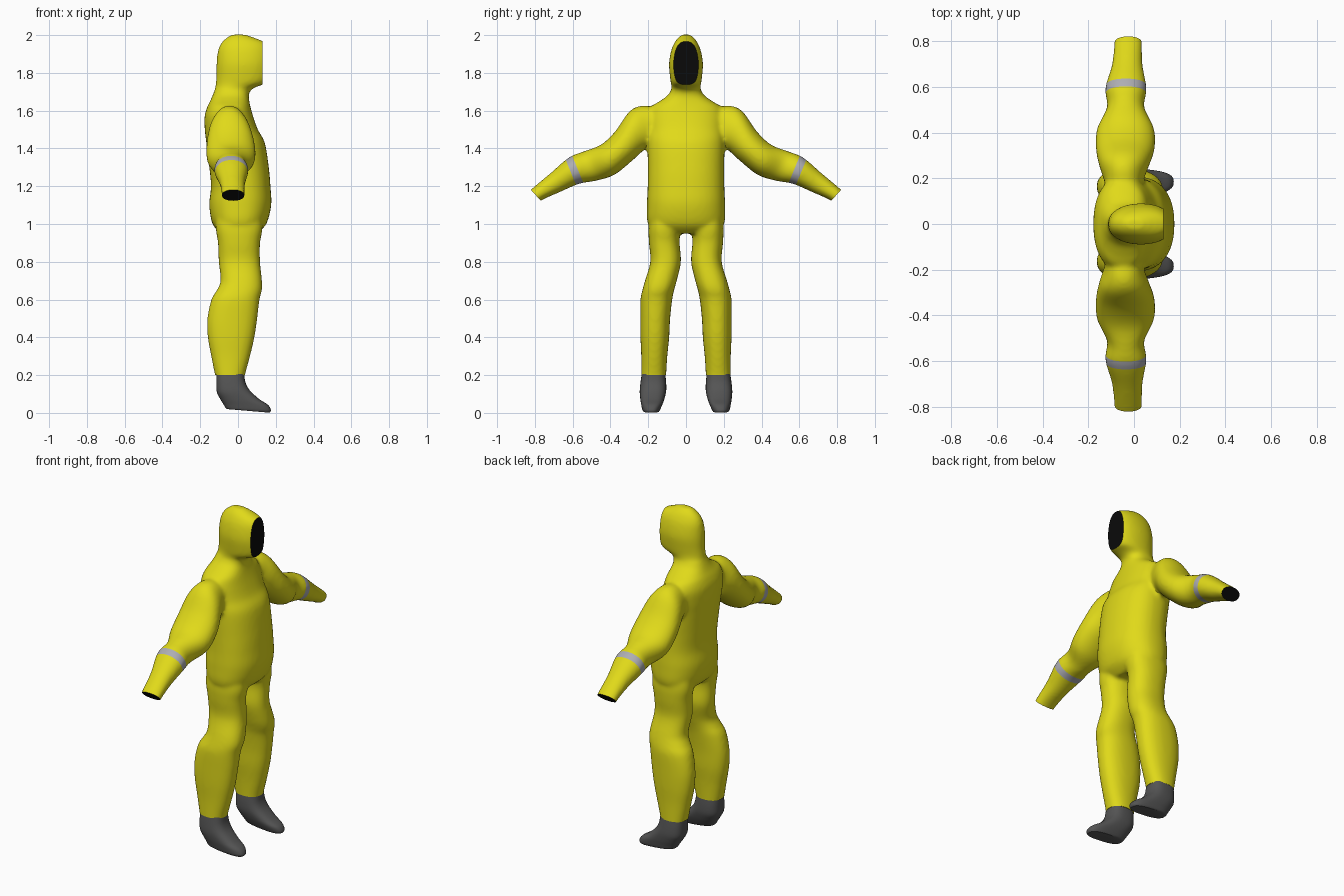
import bpy, bmesh, math
from mathutils import Vector

if "Cube" in bpy.data.objects:
    bpy.data.objects.remove(bpy.data.objects["Cube"])


def material(name, rgb):
    m = bpy.data.materials.new(name)
    m.diffuse_color = (*rgb, 1)
    m.use_nodes = True
    m.node_tree.nodes["Principled BSDF"].inputs["Base Color"].default_value = m.diffuse_color
    return m


yellow = material("yellow_fabric", (0.75, 0.70, 0.01))
grey = material("reflective_grey", (0.42, 0.42, 0.45))
black = material("black", (0.003, 0.003, 0.003))
dark = material("boot_rubber", (0.09, 0.09, 0.09))


def spow(v, p):
    return math.copysign(abs(v) ** (2 / p), v)


def loft(bm, sections, p=2.3, n=40, steps=5):
    """Capped tube through (centre, u, v) superellipse sections, Catmull-Rom in between."""
    secs = [[Vector(a) for a in s] for s in sections]
    rings = []
    for i in range(len(secs) - 1):
        a, b = secs[max(i - 1, 0)], secs[i]
        c, d = secs[i + 1], secs[min(i + 2, len(secs) - 1)]
        for k in range(steps + (i == len(secs) - 2)):
            t = k / steps
            rings.append([0.5 * (2 * q1 + (q2 - q0) * t + (2 * q0 - 5 * q1 + 4 * q2 - q3) * t * t
                                 + (3 * q1 - q0 - 3 * q2 + q3) * t ** 3)
                          for q0, q1, q2, q3 in zip(a, b, c, d)])
    loops = []
    for c, u, v in rings:
        loops.append([bm.verts.new(c + u * spow(math.cos(w), p) + v * spow(math.sin(w), p))
                      for w in (2 * math.pi * j / n for j in range(n))])
    faces = [bm.faces.new(loops[0]), bm.faces.new(loops[-1][::-1])]
    for r, s in zip(loops, loops[1:]):
        for j in range(n):
            faces.append(bm.faces.new((r[j], s[j], s[(j + 1) % n], r[(j + 1) % n])))
    bmesh.ops.recalc_face_normals(bm, faces=faces)


def level(z, xb, xf, hy, cy=0, zf=None):
    """Roughly horizontal section from back xb to front xf."""
    zf = z if zf is None else zf
    return (((xb + xf) / 2, cy, (z + zf) / 2), ((xf - xb) / 2, 0, (zf - z) / 2), (0, hy, 0))


def across(s, top, bot, xb, xf):
    """Arm section between an upper and a lower (y, z) point."""
    return (((xb + xf) / 2, s * (top[0] + bot[0]) / 2, (top[1] + bot[1]) / 2),
            ((xf - xb) / 2, 0, 0),
            (0, s * (top[0] - bot[0]) / 2, (top[1] - bot[1]) / 2))


def make(name, bm, mats):
    me = bpy.data.meshes.new(name)
    bm.to_mesh(me)
    bm.free()
    for m in mats:
        me.materials.append(m)
    ob = bpy.data.objects.new(name, me)
    bpy.context.collection.objects.link(ob)
    return ob


def smooth(ob):
    bpy.ops.object.select_all(action='DESELECT')
    ob.select_set(True)
    bpy.context.view_layer.objects.active = ob
    bpy.ops.object.shade_smooth_by_angle(angle=math.radians(40))


# torso and hood
bm = bmesh.new()
loft(bm, [level(*a) for a in [
    (0.95, -0.09, 0.10, 0.15), (1.0, -0.135, 0.150, 0.202), (1.1, -0.152, 0.176, 0.207),
    (1.2, -0.143, 0.172, 0.203), (1.3, -0.152, 0.163, 0.202), (1.43, -0.168, 0.142, 0.205),
    (1.5, -0.176, 0.105, 0.205), (1.57, -0.177, 0.080, 0.205), (1.62, -0.163, 0.066, 0.185),
    (1.65, -0.148, 0.060, 0.140), (1.68, -0.135, 0.057, 0.098), (1.71, -0.124, 0.066, 0.078)]])
loft(bm, [level(*a) for a in [
    (1.67, -0.135, 0.050, 0.085), (1.70, -0.125, 0.060, 0.076), (1.725, -0.120, 0.095, 0.077),
    (1.745, -0.118, 0.148, 0.080), (1.78, -0.115, 0.168, 0.085), (1.85, -0.114, 0.175, 0.090),
    (1.92, -0.106, 0.168, 0.078), (1.96, -0.088, 0.145, 0.061), (1.985, -0.062, 0.09, 0.043),
    (2.003, -0.035, 0.04, 0.02)]], p=2.1)

for s in (-1, 1):
    # legs
    loft(bm, [level(*a, s * cy) for *a, cy in [
        (1.08, -0.11, 0.12, 0.07, 0.115), (0.98, -0.118, 0.13, 0.083, 0.115),
        (0.9, -0.106, 0.117, 0.081, 0.115), (0.8, -0.102, 0.117, 0.081, 0.108),
        (0.7, -0.092, 0.127, 0.084, 0.133), (0.65, -0.112, 0.127, 0.084, 0.147),
        (0.6, -0.141, 0.114, 0.084, 0.157), (0.5, -0.162, 0.102, 0.079, 0.163),
        (0.4, -0.160, 0.087, 0.076, 0.165), (0.3, -0.142, 0.064, 0.069, 0.168),
        (0.2, -0.122, 0.037, 0.066, 0.171), (0.15, -0.11, 0.03, 0.066, 0.172)]])
    # arms
    loft(bm, [across(s, *a) for a in [
        ((0.17, 1.62), (0.09, 1.44), -0.12, 0.03), ((0.245, 1.625), (0.14, 1.42), -0.13, 0.04),
        ((0.305, 1.59), (0.21, 1.40), -0.152, 0.065), ((0.375, 1.49), (0.285, 1.335), -0.167, 0.09),
        ((0.45, 1.42), (0.38, 1.26), -0.162, 0.088), ((0.54, 1.385), (0.48, 1.228), -0.118, 0.045),
        ((0.62, 1.352), (0.565, 1.213), -0.126, 0.055), ((0.72, 1.267), (0.67, 1.168), -0.097, 0.038),
        ((0.82, 1.183), (0.77, 1.122), -0.087, 0.036), ((0.88, 1.125), (0.83, 1.07), -0.085, 0.035)]], p=2.1)

# blend everything into one suit surface
raw = make("suit_rough", bm, [])
rem = raw.modifiers.new("blend", 'REMESH')
rem.mode, rem.voxel_size = 'VOXEL', 0.01
sm = raw.modifiers.new("relax", 'SMOOTH')
sm.factor, sm.iterations = 0.5, 10
baked = bpy.data.meshes.new_from_object(raw.evaluated_get(bpy.context.evaluated_depsgraph_get()))
bpy.data.objects.remove(raw)
bm = bmesh.new()
bm.from_mesh(baked)


def slice_suit(co, no, keep, fill=None):
    """Cut faces where keep(centre); with a fill material, remove the outside and cap it."""
    fs = [f for f in bm.faces if keep(f.calc_center_median())]
    geom = list({v for f in fs for v in f.verts}) + list({e for f in fs for e in f.edges}) + fs
    res = bmesh.ops.bisect_plane(bm, geom=geom, dist=1e-5, plane_co=co, plane_no=no,
                                 clear_outer=fill is not None)
    if fill is not None:
        edges = [g for g in res["geom_cut"] if isinstance(g, bmesh.types.BMEdge)]
        bmesh.ops.edgeloop_fill(bm, edges=edges, mat_nr=fill)


# face opening
slice_suit((0.13, 0, 1.85), (1, 0, 0), lambda c: c.z > 1.7 and c.x > 0.03, 2)
for s in (-1, 1):
    # trouser hems and sleeve ends
    slice_suit((0, 0, 0.2), (0, 0, -1), lambda c: c.z < 0.3 and c.y * s > 0, 0)
    slice_suit((0, s * 0.795, 1.152), (0, s * 0.74, -0.67), lambda c: c.y * s > 0.6, 2)
    # reflective sleeve bands
    mid, axis = Vector((0, s * 0.592, 1.283)), Vector((0, s * 0.92, -0.38)).normalized()
    for d in (-0.02, 0.02):
        slice_suit(mid + axis * d, axis, lambda c: c.y * s > 0.45)
    for f in bm.faces:
        c = f.calc_center_median()
        if c.y * s > 0.45 and abs((c - mid).dot(axis)) < 0.02:
            f.material_index = 1
bmesh.ops.recalc_face_normals(bm, faces=bm.faces[:])
smooth(make("hooded_suit", bm, [yellow, grey, black]))

# boots
for side, s in (("left", 1), ("right", -1)):
    bm = bmesh.new()
    loft(bm, [level(z, xb, xf, hy, s * cy, zf) for z, xb, xf, hy, cy, zf in [
        (0.21, -0.114, 0.033, 0.062, 0.172, 0.205), (0.16, -0.115, 0.040, 0.068, 0.173, 0.16),
        (0.11, -0.112, 0.062, 0.070, 0.175, 0.12), (0.075, -0.095, 0.11, 0.064, 0.178, 0.075),
        (0.045, -0.077, 0.158, 0.056, 0.181, 0.043), (0.024, -0.064, 0.174, 0.048, 0.184, 0.015),
        (0.02, -0.055, 0.168, 0.042, 0.184, 0.001)]], p=2.7)
    smooth(make(side + "_boot", bm, [dark]))
